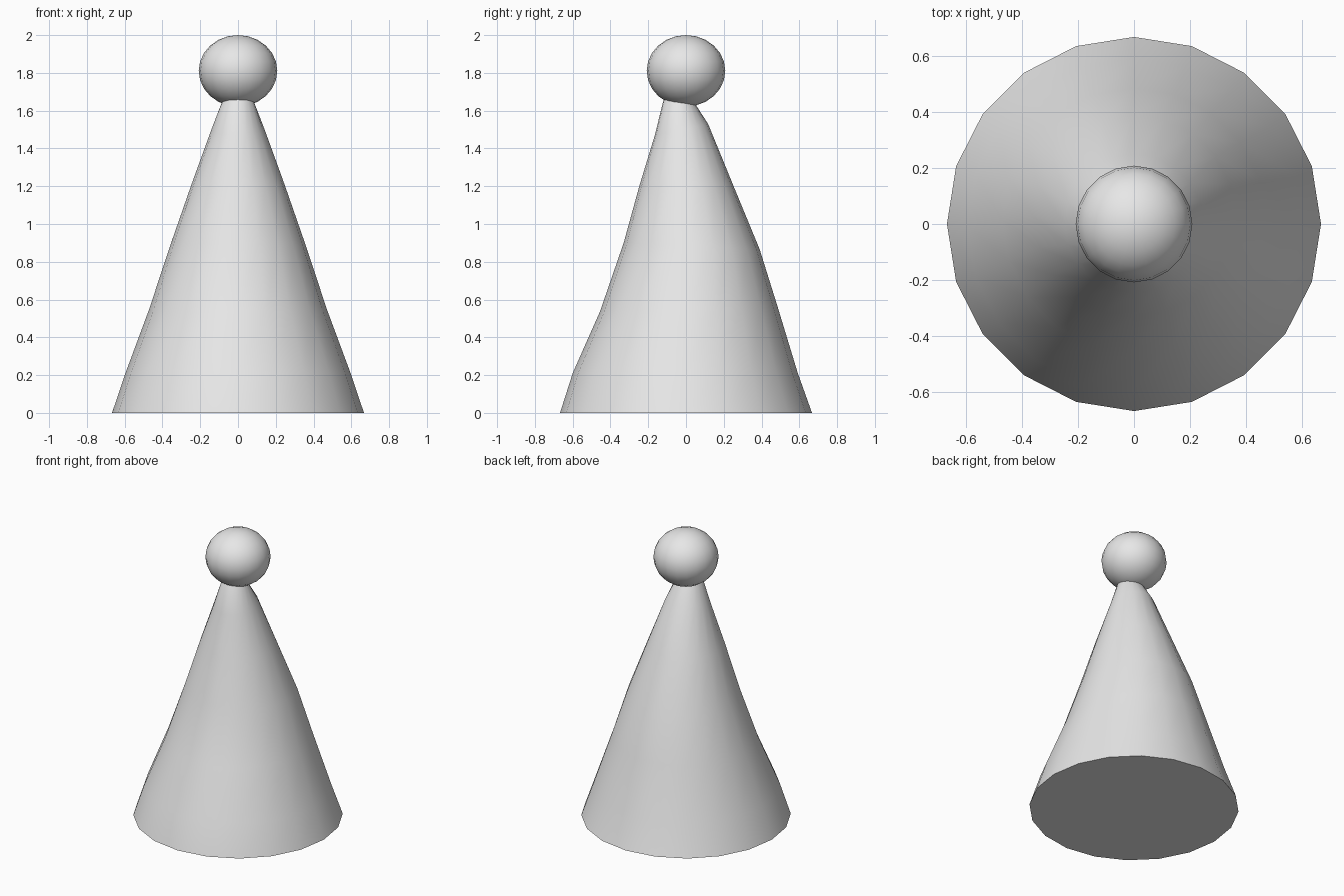
import bpy, bmesh, math

cube = bpy.data.objects.get("Cube")
if cube:
    bpy.data.objects.remove(cube, do_unlink=True)

grey = bpy.data.materials.new("light_grey")
grey.use_nodes = True
grey.diffuse_color = (0.8, 0.8, 0.8, 1)
grey.node_tree.nodes["Principled BSDF"].inputs["Base Color"].default_value = (0.8, 0.8, 0.8, 1)


def finish(obj, angle):
    obj.data.materials.append(grey)
    bpy.ops.object.select_all(action="DESELECT")
    obj.select_set(True)
    bpy.context.view_layer.objects.active = obj
    bpy.ops.object.shade_smooth_by_angle(angle=math.radians(angle))


# Slightly bent cone: height, y centre, radius, rise towards the back
SIDES = 20
RINGS = [(0, 0, 0.667, 0), (0.213, -0.004, 0.595, 0), (0.55, 0.014, 0.47, 0.015),
         (0.883, 0.03, 0.36, -0.017), (1.205, 0.002, 0.248, 0),
         (1.5, -0.024, 0.141, 0.03), (1.645, -0.034, 0.085, -0.013),
         (1.72, -0.034, 0.04, 0)]
bm = bmesh.new()
loops = []
for z, cy, r, rise in RINGS:
    turns = [math.tau * i / SIDES for i in range(SIDES)]
    loops.append([bm.verts.new((r * math.cos(a), cy + r * math.sin(a), z + rise * math.sin(a)))
                  for a in turns])
for low, high in zip(loops, loops[1:]):
    for i in range(SIDES):
        j = (i + 1) % SIDES
        bm.faces.new((low[i], low[j], high[j], high[i]))
bm.faces.new(loops[0][::-1])
bm.faces.new(loops[-1])
mesh = bpy.data.meshes.new("cone_body")
bm.to_mesh(mesh)
bm.free()
cone = bpy.data.objects.new("cone_body", mesh)
bpy.context.collection.objects.link(cone)
finish(cone, 50)

# Slightly flattened ball on the tip
bpy.ops.mesh.primitive_uv_sphere_add(segments=20, ring_count=12, radius=1, location=(0, 0, 1.811))
ball = bpy.context.object
ball.name = "top_ball"
ball.scale = (0.208, 0.208, 0.189)
finish(ball, 50)
